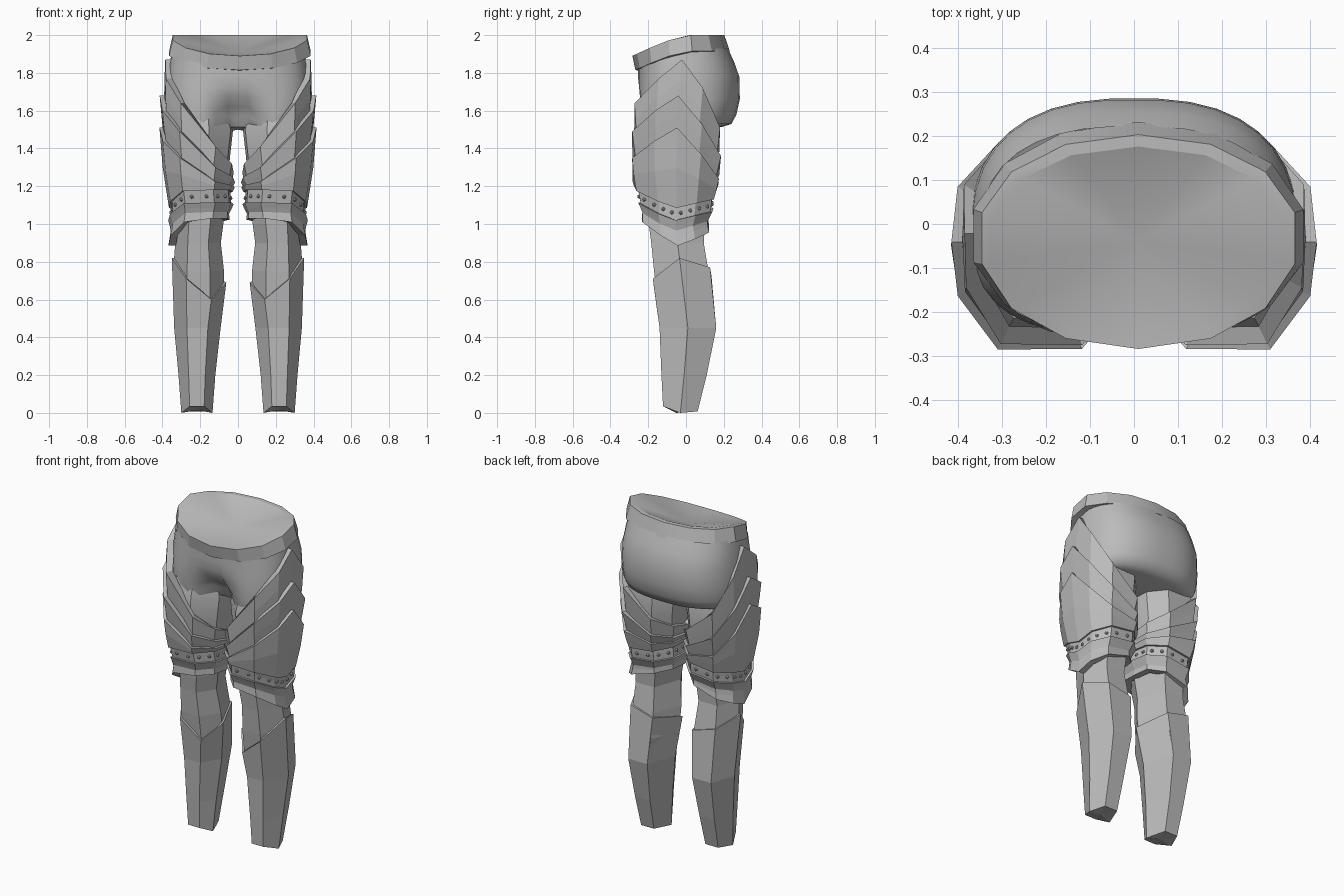
import bpy, bmesh, math
from mathutils import Vector

cube = bpy.data.objects.get("Cube")
if cube:
    bpy.data.objects.remove(cube)

grey = bpy.data.materials.new("plain grey")
grey.use_nodes = True
COLOR = (0.5, 0.5, 0.5, 1)
grey.diffuse_color = COLOR
grey.node_tree.nodes["Principled BSDF"].inputs["Base Color"].default_value = COLOR


def finish(name, bm, mirror=True, smooth=None):
    bmesh.ops.recalc_face_normals(bm, faces=bm.faces)
    mesh = bpy.data.meshes.new(name)
    bm.to_mesh(mesh)
    bm.free()
    mesh.materials.append(grey)
    obj = bpy.data.objects.new(name, mesh)
    bpy.context.collection.objects.link(obj)
    if mirror:
        obj.modifiers.new("Mirror", "MIRROR").use_mirror_merge = False
    if smooth:
        bpy.ops.object.select_all(action="DESELECT")
        obj.select_set(True)
        bpy.context.view_layer.objects.active = obj
        bpy.ops.object.shade_smooth_by_angle(angle=math.radians(smooth))


def fan(bm, row, sink=0.0):
    mid = sum((v.co for v in row), Vector()) / len(row)
    tip = bm.verts.new(mid - Vector((0, 0, sink)))
    for i, v in enumerate(row):
        bm.faces.new((v, row[(i + 1) % len(row)], tip))


def loft(bm, rings):
    rows = [[bm.verts.new(p) for p in ring] for ring in rings]
    for a, b in zip(rows, rows[1:]):
        for i in range(len(a)):
            j = (i + 1) % len(a)
            bm.faces.new((a[i], a[j], b[j], b[i]))
    return rows


# Cross-sections of the limb: height, inner x, outer x, front y, back y
LEG = [(0, .135, .30, -.12, .06), (.2, .12, .315, -.13, .11), (.45, .092, .338, -.14, .16),
       (.6, .068, .345, -.155, .15), (.75, .068, .35, -.175, .125), (.9, .085, .338, -.19, .10),
       (1.05, .065, .335, -.21, .11)]
THIGH = [(.85, .09, .36, -.20, .12), (1.0, .06, .355, -.22, .11), (1.1, .037, .358, -.235, .135),
         (1.2, .037, .378, -.262, .15), (1.35, .027, .388, -.265, .165), (1.5, .01, .396, -.265, .17),
         (1.68, .005, .395, -.262, .18), (1.88, .01, .374, -.23, .19)]
HEX = [(1, 0), (.45, -1), (-.45, -1), (-1, -.25), (-.5, 1), (.55, 1)]
DECAGON = [(1, 0), (.93, -.5), (.5, -1), (-.45, -1), (-.93, -.55),
           (-1, 0), (-.93, .55), (-.45, 1), (.5, 1), (.93, .55)]
# Bare thigh: bevelled on the inner front
BEVELLED = DECAGON[:3] + [(-.28, -.97), (-.93, -.4)] + DECAGON[5:]


def section(table, z):
    z = min(max(z, table[0][0]), table[-1][0])
    for a, b in zip(table, table[1:]):
        if z <= b[0]:
            t = (z - a[0]) / (b[0] - a[0])
            return [p + (q - p) * t for p, q in zip(a[1:], b[1:])]


def ring(table, shape, heights, grow=0.0):
    if not isinstance(heights, list):
        heights = [heights] * len(shape)
    pts = []
    for (u, v), z in zip(shape, heights):
        x0, x1, y0, y1 = section(table, z)
        pts.append(Vector(((x0 + x1) / 2 + u * ((x1 - x0) / 2 + grow),
                           (y0 + y1) / 2 + v * ((y1 - y0) / 2 + grow), z)))
    return pts


def plate(name, top, bottom, out_top, out_bottom):
    """Armour shell with a rim at each end."""
    bm = bmesh.new()
    mid = [(a + b) / 2 for a, b in zip(top, bottom)]
    steps = [(top, -.03), (top, out_top), (mid, (out_top + out_bottom) / 2),
             (bottom, out_bottom), (bottom, -.03)]
    loft(bm, [ring(THIGH, DECAGON, h, g) for h, g in steps])
    finish(name, bm)


def hip_ring(count, power, shift, zf, zb, w, yf, yb, dent=0.0):
    """Tilted oval; dent hollows and lifts the front centre."""
    pts = []
    for i in range(count):
        a = 2 * math.pi * (i + .5) / count
        c, s = math.cos(a), math.sin(a)
        x = w * math.copysign(abs(c) ** power, c)
        reach = yb + .03 if s > 0 else yf + .03
        y = -.03 + reach * abs(s) ** power
        z = zb - (zb - zf) * min(1, max(0, .12 - s * .88)) ** 1.2
        if s < 0:
            hollow = dent * math.exp(-(x / .11) ** 2)
            y += hollow
            z += hollow * .5
        pts.append(Vector((x + shift, y, z)))
    return pts


# Waist band with a shallow lining
bm = bmesh.new()
rows = loft(bm, [hip_ring(14, .95, .01, *r) for r in [
    (1.89, 2.0, .336, -.264, .176), (1.89, 2.0, .364, -.284, .203),
    (1.815, 1.915, .384, -.268, .232), (1.81, 1.91, .35, -.235, .21)]])
fan(bm, rows[0], .06)
finish("waist_band", bm, mirror=False, smooth=20)

# Smooth seat, hollowed between the thighs at the front
bm = bmesh.new()
rows = loft(bm, [hip_ring(36, .8, 0, *r) for r in [
    (1.84, 1.93, .35, -.255, .222), (1.78, 1.86, .36, -.255, .255), (1.72, 1.78, .37, -.257, .283, .01),
    (1.66, 1.66, .374, -.26, .286, .04), (1.58, 1.58, .37, -.26, .268, .10),
    (1.51, 1.53, .36, -.256, .242, .15), (1.45, 1.515, .33, -.245, .195, .15)]])
fan(bm, rows[-1])
finish("seat", bm, mirror=False, smooth=50)

# Thigh underneath the armour
bm = bmesh.new()
rows = loft(bm, [ring(THIGH, BEVELLED, z, g) for z, g in
                 ((1.6, -.05), (1.5, -.016), (1.35, -.016), (1.1, -.02))])
fan(bm, rows[0])
finish("thigh", bm, smooth=25)

# Three overlapping chevron plates, highest on the outside
TOPS = [
    [1.87, 1.77, 1.64, 1.41, 1.32, 1.27, 1.30, 1.36, 1.51, 1.72],
    [1.68, 1.60, 1.49, 1.30, 1.25, 1.22, 1.23, 1.26, 1.36, 1.53],
    [1.51, 1.44, 1.35, 1.225, 1.205, 1.195, 1.20, 1.205, 1.24, 1.37]]
HEM = [1.085, 1.12, 1.175, 1.18, 1.18, 1.17, 1.165, 1.15, 1.13, 1.11]
plate("upper_thigh_plate", TOPS[0], [z - .03 for z in TOPS[1]], .01, -.004)
plate("middle_thigh_plate", TOPS[1], [z - .02 for z in TOPS[2]], .02, .0)
plate("lower_thigh_plate", TOPS[2], HEM, .02, .008)

# Studded band, ridge band and knee guard
BAND = [z - .065 for z in HEM]
plate("stud_band", [z + .01 for z in HEM], BAND, -.004, .002)
plate("ridge_band", BAND, [z - .055 for z in BAND], .014, .0)
GUARD = [.885, .94, 1.01, 1.03, 1.03, 1.02, 1.02, 1.0, .955, .92]
plate("knee_guard", [z - .04 for z in BAND], GUARD, -.002, .01)

bm = bmesh.new()
line = ring(THIGH, DECAGON, [z - .032 for z in HEM])
for i, a in enumerate(line):
    b = line[(i + 1) % len(line)]
    for t in (.25, .75):
        spot = bmesh.ops.create_icosphere(bm, subdivisions=1, radius=.011)
        bmesh.ops.translate(bm, verts=spot["verts"], vec=a.lerp(b, t))
finish("studs", bm)

# Knee and shin
bm = bmesh.new()
loft(bm, [ring(LEG, HEX, z, -.006) for z in (1.1, 1.0, .9, .75, .6, .5)])
finish("knee", bm)

bm = bmesh.new()
CUFF = [.82, .71, .60, .69, .73, .77]
SOLE = [0, .035, .035, 0, .008, .008]
rows = loft(bm, [ring(LEG, HEX, CUFF, -.03), ring(LEG, HEX, CUFF, .006), ring(LEG, HEX, .45),
                 ring(LEG, HEX, .2), ring(LEG, HEX, SOLE)])
fan(bm, rows[-1])
finish("shin_guard", bm)
